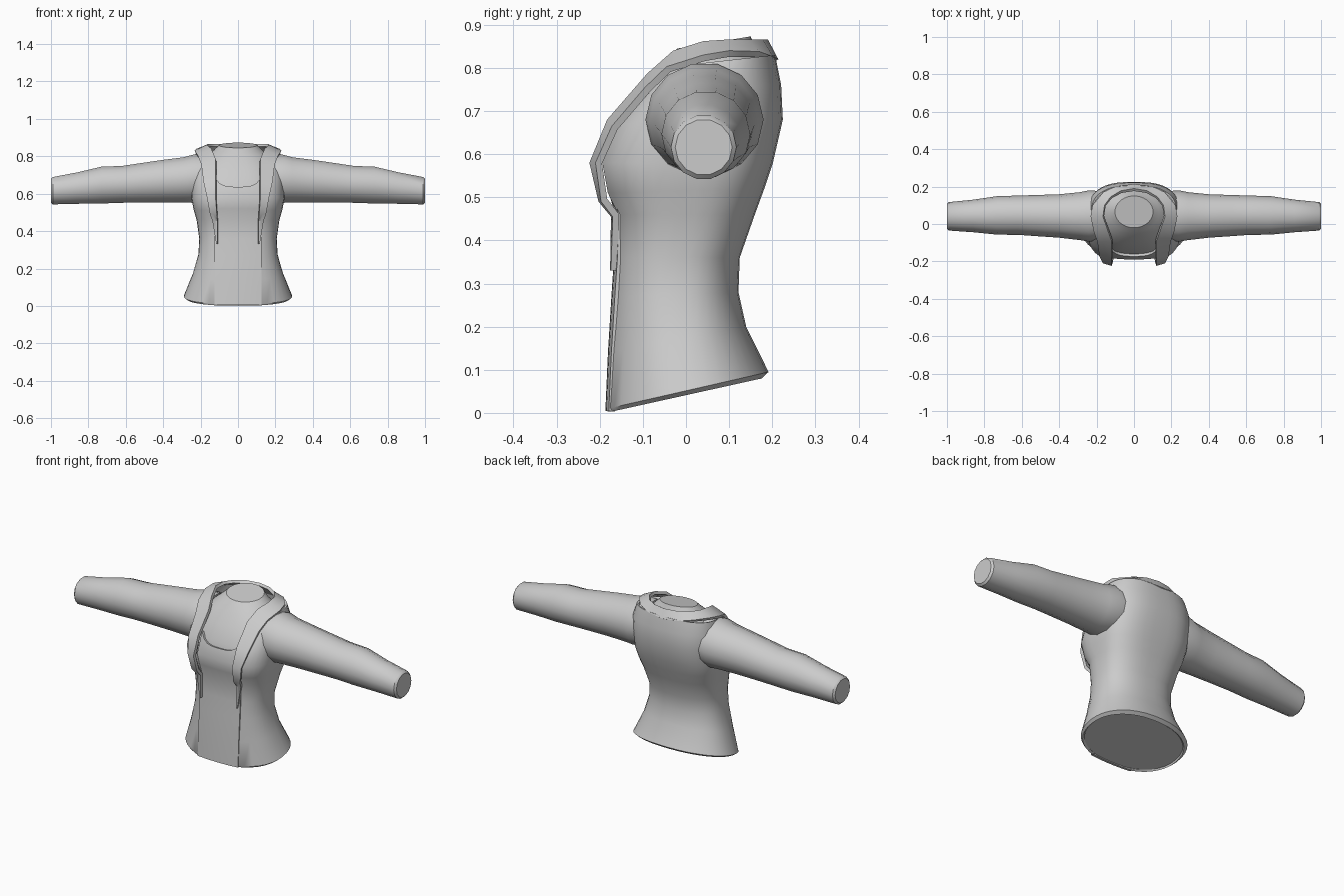
import bpy, math


def make(name, verts, faces, mirror=False, thick=0, angle=35):
    me = bpy.data.meshes.new(name)
    me.from_pydata(verts, [], faces)
    me.update()
    ob = bpy.data.objects.new(name, me)
    bpy.context.collection.objects.link(ob)
    bpy.ops.object.select_all(action='DESELECT')
    ob.select_set(True)
    bpy.context.view_layer.objects.active = ob
    if mirror:
        ob.modifiers.new("mirror", 'MIRROR').use_clip = True
    if thick:
        s = ob.modifiers.new("thickness", 'SOLIDIFY')
        s.thickness, s.offset = thick, -1
    for m in list(ob.modifiers):
        bpy.ops.object.modifier_apply(modifier=m.name)
    bpy.ops.object.shade_smooth_by_angle(angle=math.radians(angle))
    return ob


def loft(name, rows, closed=False, caps=False, **kw):
    n = len(rows[0])
    verts = [p for r in rows for p in r]
    faces = []
    for i in range(len(rows) - 1):
        for j in range(n if closed else n - 1):
            k = (j + 1) % n
            faces.append((i*n + j, i*n + k, (i+1)*n + k, (i+1)*n + j))
    if caps:
        faces.append(tuple(reversed(range(n))))
        faces.append(tuple(range(len(verts) - n, len(verts))))
    return make(name, verts, faces, **kw)


def section(zf, zb, yf, yb, hw, p=2.4, gap=0, n=36):
    """Tilted rounded-box section, counted from the front, with an optional front opening."""
    a0 = math.asin((gap / hw) ** (p / 2)) if gap else 0
    pts = []
    for i in range(n):
        t = a0 + (2*math.pi - 2*a0) * i / ((n - 1) if gap else n)
        s, c = math.sin(t), math.cos(t)
        x = hw * math.copysign(abs(s) ** (2/p), s)
        f = (1 - math.copysign(abs(c) ** (2/p), c)) / 2
        pts.append((x, yf + (yb - yf)*f, zf + (zb - zf)*f))
    return pts


# Jacket shell: zf, zb, yf, yb, half width, squareness, half opening
jacket = [
    (.0, .08, -.186, .176, .276, 2.2, .115), (.008, .095, -.19, .192, .29, 2.2, .115),
    (.14, .20, -.184, .14, .242, 2.3, .115), (.27, .28, -.176, .122, .212, 2.4, .112),
    (.36, .36, -.17, .125, .207, 2.5, .112), (.46, .46, -.167, .16, .222, 2.7, .112),
    (.51, .52, -.19, .182, .238, 2.9, .118), (.58, .58, -.204, .202, .25, 3, .13),
    (.67, .68, -.172, .225, .25, 2.8, .135), (.75, .76, -.11, .221, .248, 2.6, .14),
    (.80, .83, -.06, .207, .226, 2.4, .15)]
loft("jacket", [section(*r) for r in jacket], thick=.012)

# Body inside the jacket, ending in a tilted neck cut
body = [
    (.008, .085, -.176, .17, .27, 2.2), (.14, .20, -.172, .128, .228, 2.3),
    (.27, .28, -.164, .11, .198, 2.4), (.36, .36, -.158, .112, .193, 2.5),
    (.46, .46, -.153, .146, .208, 2.7), (.58, .58, -.172, .185, .225, 2.8),
    (.66, .66, -.152, .205, .22, 2.7), (.74, .75, -.105, .2, .205, 2.5),
    (.79, .80, -.068, .185, .175, 2.3), (.822, .835, -.042, .165, .135, 2),
    (.845, .873, -.02, .15, .102, 2)]
loft("body", [section(*r) for r in body], closed=True, caps=True)

# Shirt front with scooped neckline
shirt = [(.004, -.187), (.14, -.181), (.27, -.173), (.36, -.167), (.46, -.164),
         (.52, -.182), (.58, -.19), (.637, -.173)]
rows = []
for z, y in shirt:
    row = []
    for i in range(11):
        u = i / 5 - 1
        top = .05 * u**4 if z > .6 else 0
        row.append((.125 * u, y + .008 * u*u + top * .5, z + top))
    rows.append(row)
loft("shirt_front", rows, thick=.014)

# Lapels and collar: inner edge, outer edge from hem end to nape
lapel = [
    ((.11, -.176, .33), (.116, -.174, .33)), ((.11, -.174, .455), (.137, -.17, .455)),
    ((.113, -.203, .49), (.15, -.197, .49)), ((.12, -.224, .58), (.166, -.21, .58)),
    ((.12, -.183, .68), (.185, -.172, .665)), ((.12, -.09, .787), (.196, -.095, .755)),
    ((.142, -.03, .84), (.214, -.045, .803)), ((.166, .04, .862), (.232, .04, .83)),
    ((.158, .10, .866), (.222, .10, .84)), ((.125, .145, .866), (.165, .17, .838)),
    ((.07, .178, .866), (.095, .202, .826)), ((0, .19, .866), (0, .214, .82))]
rows = []
for a, b in lapel:
    rows.append([tuple(a[k] + (b[k] - a[k]) * f for k in range(3)) for f in (0, .5, 1)])
loft("lapels", rows, mirror=True, thick=.016, angle=40)

# Sleeves: x, y centre, y radius, z centre, z radius
sleeve = [
    (.17, .045, .13, .685, .125), (.24, .043, .137, .68, .132), (.29, .042, .128, .674, .124),
    (.40, .043, .116, .667, .117), (.52, .045, .110, .658, .108), (.62, .047, .105, .650, .101),
    (.73, .046, .103, .646, .101), (.86, .043, .087, .630, .086),
    (.99, .041, .076, .616, .075), (1.0, .041, .066, .616, .065)]
for side, tag in ((1, "left"), (-1, "right")):
    rows = []
    for x, yc, ry, zc, rz in sleeve:
        ring = []
        for i in range(14):
            t = side * 2 * math.pi * i / 14
            ring.append((side * x, yc + ry * math.cos(t), zc + rz * math.sin(t)))
        rows.append(ring)
    loft("sleeve_" + tag, rows, closed=True, caps=True)
